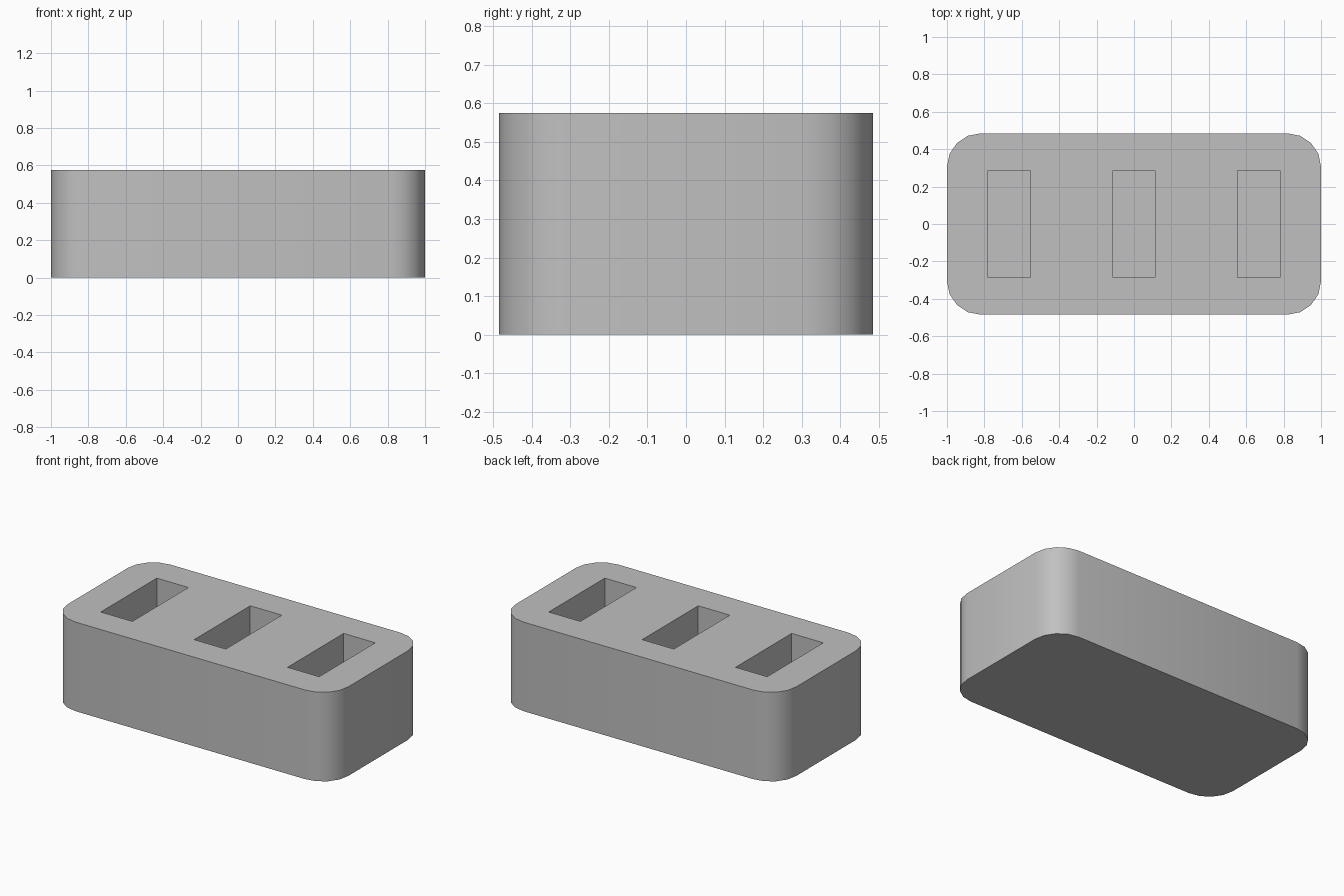
import bpy
import bmesh
import math

cube = bpy.data.objects.get("Cube")
if cube:
    bpy.data.objects.remove(cube, do_unlink=True)

WIDTH, DEPTH, HEIGHT = 2.0, 0.97, 0.575
CORNER_RADIUS = 0.18
SLOT_WIDTH, SLOT_LENGTH, SLOT_DEPTH = 0.226, 0.572, 0.385
SLOT_SPACING = 0.667

grey = bpy.data.materials.new("plain grey")
grey.use_nodes = True
colour = (0.53, 0.53, 0.53, 1)
grey.diffuse_color = colour
grey.node_tree.nodes["Principled BSDF"].inputs["Base Color"].default_value = colour


def box(name, size, centre, radius=0):
    """Box with optional rounded upright corners."""
    bm = bmesh.new()
    bmesh.ops.create_cube(bm, size=1)
    bmesh.ops.scale(bm, vec=size, verts=bm.verts)
    bmesh.ops.translate(bm, vec=centre, verts=bm.verts)
    if radius:
        upright = [e for e in bm.edges
                   if abs(e.verts[0].co.z - e.verts[1].co.z) > size[2] / 2]
        bmesh.ops.bevel(bm, geom=upright, offset=radius, segments=4,
                        profile=0.5, affect='EDGES')
    mesh = bpy.data.meshes.new(name)
    bm.to_mesh(mesh)
    bm.free()
    mesh.materials.append(grey)
    obj = bpy.data.objects.new(name, mesh)
    bpy.context.collection.objects.link(obj)
    return obj


# Rounded block
block = box("slotted_block", (WIDTH, DEPTH, HEIGHT), (0, 0, HEIGHT / 2), CORNER_RADIUS)
bpy.context.view_layer.objects.active = block
block.select_set(True)

# Three blind slots cut down from the top
for i in (-1, 0, 1):
    cutter = box("slot_cutter", (SLOT_WIDTH, SLOT_LENGTH, SLOT_DEPTH * 2),
                 (i * SLOT_SPACING, 0, HEIGHT))
    cutter.hide_render = True
    cut = block.modifiers.new("slot", 'BOOLEAN')
    cut.operation = 'DIFFERENCE'
    cut.solver = 'EXACT'
    cut.object = cutter
    bpy.ops.object.modifier_apply(modifier=cut.name)
    bpy.data.objects.remove(cutter, do_unlink=True)

# Smooth rounded corners, crisp rims
bpy.ops.object.shade_smooth_by_angle(angle=math.radians(30))
